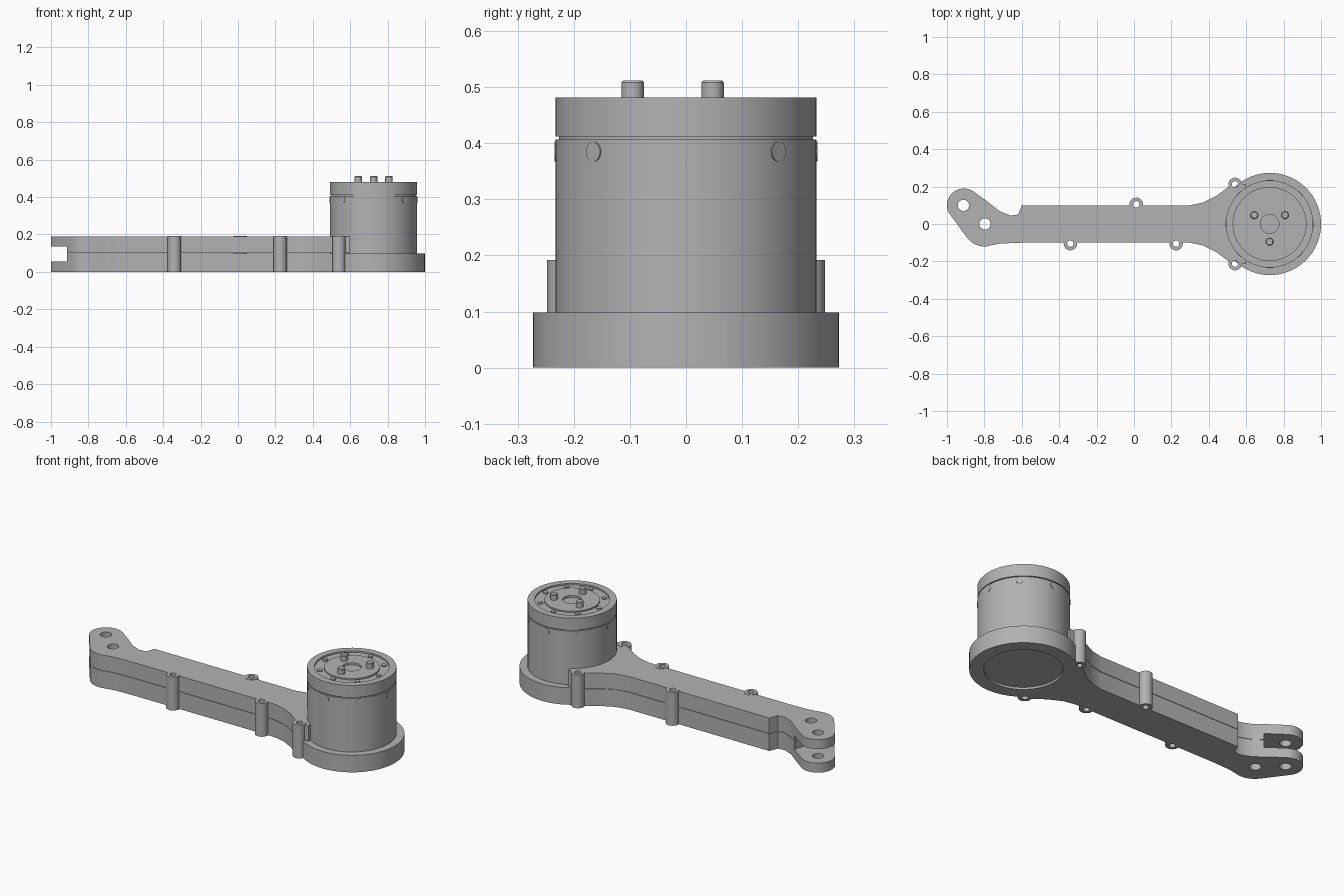
import bpy, bmesh, math
from math import cos, sin, pi, radians

if "Cube" in bpy.data.objects:
    bpy.data.objects.remove(bpy.data.objects["Cube"], do_unlink=True)

grey = bpy.data.materials.new("machined grey")
grey.use_nodes = True
grey.diffuse_color = (0.45, 0.45, 0.45, 1)
grey.node_tree.nodes["Principled BSDF"].inputs["Base Color"].default_value = grey.diffuse_color

MX = 0.725            # motor axis
TOP, SPLIT = 0.19, 0.1


def arc(cx, cy, r, a0, a1, n=16):
    return [(cx + r * cos(radians(a0 + (a1 - a0) * i / n)),
             cy + r * sin(radians(a0 + (a1 - a0) * i / n))) for i in range(n + 1)]


def finish(name, bm):
    bmesh.ops.recalc_face_normals(bm, faces=bm.faces)
    mesh = bpy.data.meshes.new(name)
    bm.to_mesh(mesh)
    bm.free()
    mesh.materials.append(grey)
    ob = bpy.data.objects.new(name, mesh)
    bpy.context.collection.objects.link(ob)
    return ob


def prism(name, pts, z0, z1):
    bm = bmesh.new()
    face = bm.faces.new([bm.verts.new((x, y, z0)) for x, y in pts])
    ext = bmesh.ops.extrude_face_region(bm, geom=[face])
    bmesh.ops.translate(bm, vec=(0, 0, z1 - z0),
                        verts=[v for v in ext["geom"] if isinstance(v, bmesh.types.BMVert)])
    return finish(name, bm)


def disc(name, x, y, r, z0, z1, n=24):
    return prism(name, arc(x, y, r, 0, 360, n)[:-1], z0, z1)


def lathe(name, profile, x, y, n=64):
    """Spin a radius/height profile round a vertical axis."""
    bm = bmesh.new()
    rings = [[bm.verts.new((x + r * cos(2 * pi * i / n), y + r * sin(2 * pi * i / n), z))
              for i in range(n)] if r else [bm.verts.new((x, y, z))] for r, z in profile]
    for a, b in zip(rings, rings[1:]):
        for i in range(n):
            j = (i + 1) % n
            quad = [a[i % len(a)], a[j % len(a)], b[j % len(b)], b[i % len(b)]]
            bm.faces.new(list(dict.fromkeys(quad)))
    return finish(name, bm)


def smooth(ob):
    bpy.ops.object.select_all(action='DESELECT')
    ob.select_set(True)
    bpy.context.view_layer.objects.active = ob
    bpy.ops.object.shade_smooth_by_angle(angle=radians(30))


def cut(ob, cutters):
    for c in cutters:
        mod = ob.modifiers.new("cut", 'BOOLEAN')
        mod.object, mod.operation, mod.solver = c, 'DIFFERENCE', 'EXACT'
        c.hide_render = True
        c.hide_set(True)


# Arm outline: straight beam, flared motor end, cranked clevis end
flare = [(0.3, 0.1), (0.37, 0.115), (0.44, 0.15), (0.5, 0.195), (0.54, 0.215), (0.6, 0.215)]
elbow = arc(-0.8, -0.005, 0.115, 215, 275, 8)
knuckle = arc(-0.91, 0.1, 0.09, 55, 205, 16)
neck = [(-0.6, 0.1), (-0.62, 0.05), (-0.66, 0.045), (-0.72, 0.07), (-0.79, 0.125)]
outline = ([(x, -y) for x, y in flare] + flare[::-1] + neck + knuckle + elbow
           + [(-0.72, -0.105), (-0.6, -0.1)])

# Cutters: pin holes, clevis slot, hollow beam, room for the base recess
cutters = [disc("pin_hole_cutter", x, y, 0.03, -0.1, 0.3) for x, y in ((-0.912, 0.1), (-0.797, 0))]
cutters += [disc("fork_slot_cutter", -0.93, 0.12, 0.165, 0.055, 0.135, 32),
            disc("base_recess_cutter", 0.728, 0, 0.2, -0.1, 0.09, 72),
            prism("beam_hollow_cutter", [(-0.55, -0.065), (0.45, -0.065), (0.45, 0.065),
                                         (-0.55, 0.065)], 0.02, 0.17)]

# Bolt bosses along the edges
for i, (x, y) in enumerate(((0.012, 0.105), (-0.34, -0.105), (0.225, -0.105),
                            (0.54, 0.212), (0.54, -0.212))):
    boss = lathe("bolt_boss_%d" % (i + 1), [(0.017, 0), (0.036, 0), (0.036, TOP + 0.002),
                 (0.017, TOP + 0.002), (0.017, 0)], x, y, 24)
    smooth(boss)
    cutters.append(disc("bolt_hole_cutter", x, y, 0.017, -0.1, 0.3))

# Two shells with a fine parting line
for name, z0, z1 in (("lower_arm_shell", 0, SPLIT - 0.001), ("upper_arm_shell", SPLIT + 0.001, TOP)):
    shell = prism(name, outline, z0, z1)
    cut(shell, cutters)
    smooth(shell)

# Round base flange under the motor
smooth(lathe("base_flange", [(0, 0.012), (0.2, 0.012), (0.2, 0), (0.273, 0), (0.273, 0.098),
                             (0, 0.098)], 0.727, 0, 72))

# Hollow motor can, and lid with recessed face and hub rings
smooth(lathe("motor_can", [(0.21, 0.09), (0.233, 0.09), (0.233, 0.407), (0.21, 0.407),
                           (0.21, 0.09)], MX, 0))
smooth(lathe("lid_seam", [(0, 0.4), (0.226, 0.4), (0.226, 0.42), (0, 0.42)], MX, 0))
smooth(lathe("motor_lid", [(0, 0.412), (0.233, 0.412), (0.233, 0.481), (0.195, 0.481), (0.195, 0.472),
                           (0.145, 0.472), (0.145, 0.48), (0.05, 0.48), (0.05, 0.468),
                           (0, 0.468)], MX, 0))

# Flush radial screws round the top of the can, and screws in the lid groove
for i in range(8):
    a = i * pi / 4
    bm = bmesh.new()
    bmesh.ops.create_cone(bm, cap_ends=True, segments=16, radius1=0.018, radius2=0.018, depth=0.012)
    screw = finish("can_screw_%d" % (i + 1), bm)
    screw.location = (MX + 0.2285 * cos(a), 0.2285 * sin(a), 0.385)
    screw.rotation_euler = (0, pi / 2, a)
    smooth(screw)
    smooth(disc("lid_screw_%d" % (i + 1), MX + 0.17 * cos(a), 0.17 * sin(a), 0.014, 0.46, 0.479, 16))

# Three drive pins on the lid
for i in range(3):
    a = radians(30 + 120 * i)
    smooth(lathe("drive_pin_%d" % (i + 1), [(0, 0.46), (0.02, 0.46), (0.02, 0.508), (0.017, 0.512),
                 (0, 0.512)], MX + 0.095 * cos(a), 0.095 * sin(a), 24))
